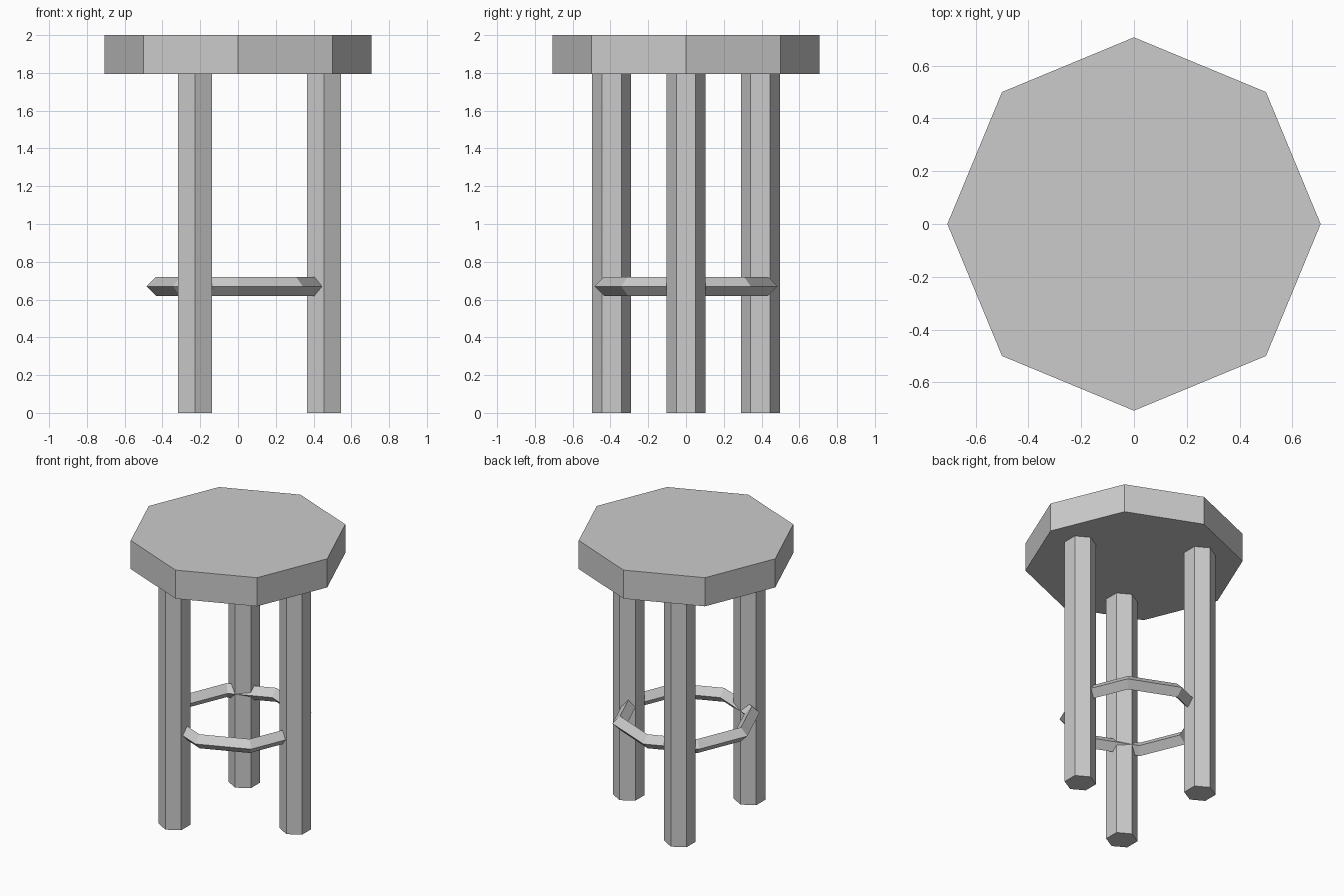
import bpy, bmesh
from math import cos, sin, pi, radians

cube = bpy.data.objects.get("Cube")
if cube:
    bpy.data.objects.remove(cube, do_unlink=True)

GREY = (0.6, 0.6, 0.6, 1)
grey = bpy.data.materials.new("plain grey")
grey.use_nodes = True
grey.diffuse_color = GREY
grey.node_tree.nodes["Principled BSDF"].inputs["Base Color"].default_value = GREY


def finish(obj, name):
    obj.name = name
    obj.data.name = name
    obj.data.materials.append(grey)


def prism(name, sides, radius, x, y, bottom, top, turn=0):
    """Upright flat-sided prism with its first corner at angle turn."""
    bm = bmesh.new()
    ring = [bm.verts.new((radius * cos(turn + 2 * pi * i / sides),
                          radius * sin(turn + 2 * pi * i / sides), 0))
            for i in range(sides)]
    base = bm.faces.new(ring)
    up = bmesh.ops.extrude_face_region(bm, geom=[base])["geom"]
    for v in up:
        if isinstance(v, bmesh.types.BMVert):
            v.co.z = top - bottom
    bmesh.ops.recalc_face_normals(bm, faces=bm.faces)
    mesh = bpy.data.meshes.new(name)
    bm.to_mesh(mesh)
    bm.free()
    obj = bpy.data.objects.new(name, mesh)
    obj.location = (x, y, bottom)
    bpy.context.collection.objects.link(obj)
    finish(obj, name)


# Octagonal seat
SEAT_BOTTOM = 1.795
prism("seat", 8, 0.707, 0, 0, SEAT_BOTTOM, 2)

# Three hexagonal legs
LEG_RING = 0.455
for name, angle in (("left_leg", 0), ("back_right_leg", 120), ("front_right_leg", 240)):
    a = radians(angle)
    prism(name, 6, 0.103, LEG_RING * cos(a), LEG_RING * sin(a), 0, SEAT_BOTTOM, pi / 2)

# Octagonal footrest ring with a diamond section
bpy.ops.mesh.primitive_torus_add(major_segments=8, minor_segments=4,
                                 major_radius=0.435, minor_radius=0.05,
                                 location=(0, 0, 0.67))
footrest = bpy.context.object
finish(footrest, "footrest_ring")
bpy.ops.object.shade_flat()
